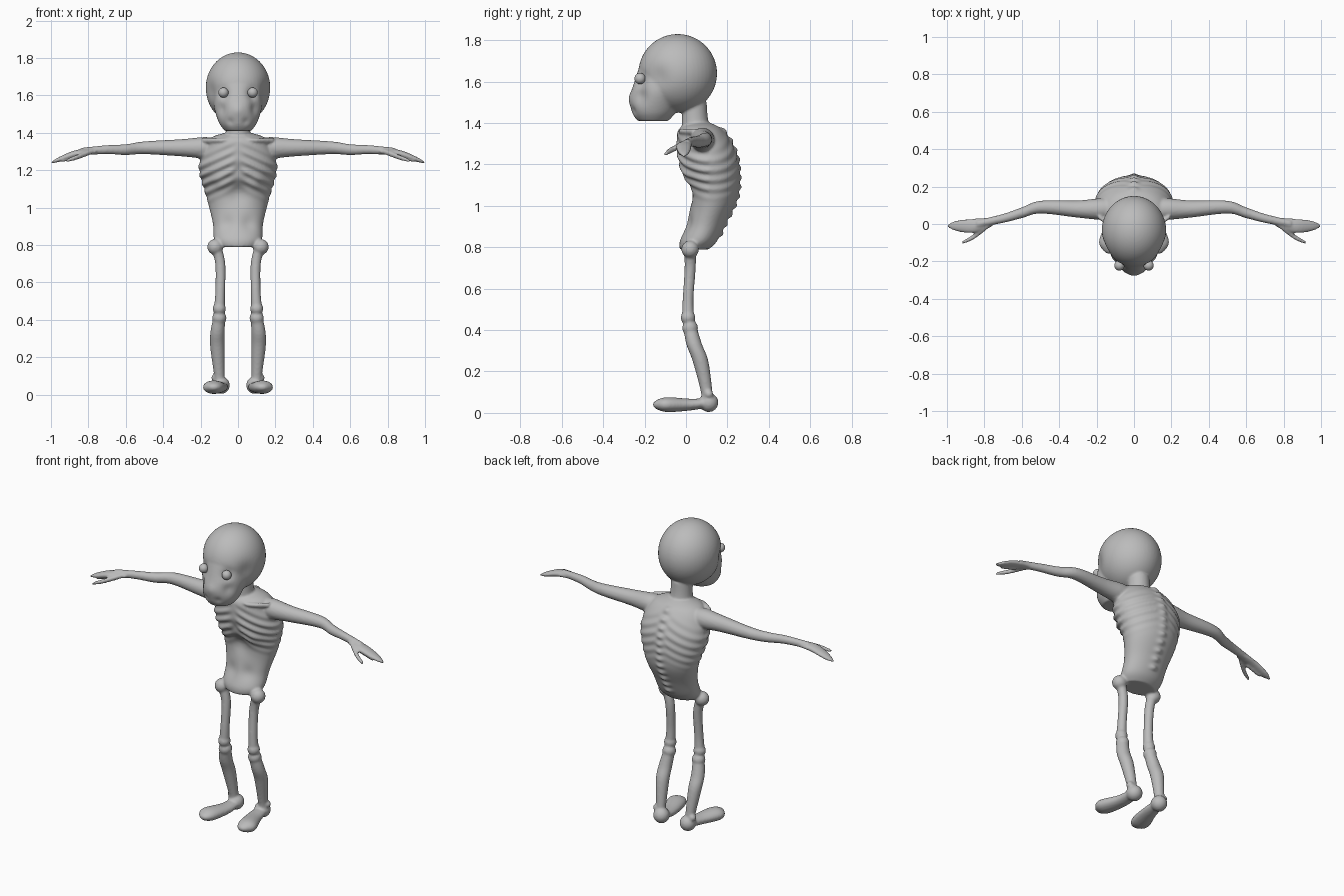
import bpy, bmesh, math
from mathutils import Vector

cube = bpy.data.objects.get("Cube")
if cube:
    bpy.data.objects.remove(cube)

skin = bpy.data.materials.new("grey skin")
skin.use_nodes = True
grey = (0.5, 0.5, 0.5, 1)
skin.diffuse_color = grey
skin.node_tree.nodes["Principled BSDF"].inputs["Base Color"].default_value = grey


def add_object(name, bm, side):
    """Make an object from the mesh, flipped in x for the right side."""
    for vert in bm.verts:
        vert.co.x *= side
    bmesh.ops.recalc_face_normals(bm, faces=bm.faces)
    mesh = bpy.data.meshes.new(name)
    bm.to_mesh(mesh)
    bm.free()
    mesh.materials.append(skin)
    mesh.shade_smooth()
    obj = bpy.data.objects.new(name, mesh)
    bpy.context.collection.objects.link(obj)
    return obj


def spline(points, steps=8):
    """Smooth run of values through the given rows."""
    rows = [Vector(p) for p in points]
    rows = [rows[0]] + rows + [rows[-1]]
    out = []
    for a, b, c, d in zip(rows, rows[1:], rows[2:], rows[3:]):
        for step in range(steps):
            t = step / steps
            bend = 2 * a - 5 * b + 4 * c - d
            twist = 3 * (b - c) + d - a
            out.append(b + ((c - a) * t + bend * t * t + twist * t ** 3) / 2)
    return out + [rows[-1]]


def limb(name, axis, points, flat=1, side=1, sides=40):
    """Loft of oval rings along an axis; each point is x, y, z, radius."""
    bm = bmesh.new()
    across, along = [k for k in range(3) if k != axis]
    rings = []
    for row in spline(points):
        ring = []
        for k in range(sides):
            angle = math.tau * k / sides
            p = row.to_3d()
            p[across] += row.w * math.sin(angle)
            p[along] += row.w * flat * math.cos(angle)
            ring.append(bm.verts.new(p))
        rings.append(ring)
    for low, high in zip(rings, rings[1:]):
        for k in range(sides):
            bm.faces.new((low[k - 1], low[k], high[k], high[k - 1]))
    bm.faces.new(rings[0])
    bm.faces.new(rings[-1])
    return add_object(name, bm, side)


def ball(name, centre, radii, side=1):
    bm = bmesh.new()
    bmesh.ops.create_uvsphere(bm, u_segments=48, v_segments=32, radius=1)
    bmesh.ops.scale(bm, verts=bm.verts, vec=radii)
    bmesh.ops.translate(bm, verts=bm.verts, vec=centre)
    return add_object(name, bm, side)


def round_ball(name, centre, radius, side):
    return ball(name, centre, (radius, radius, radius), side)


# Head, neck and torso
parts = [
    ball("cranium", (0, -.04, 1.64), (.173, .19, .19)),
    limb("face", 2, [(0, -.16, 1.41, .07), (0, -.155, 1.45, .1), (0, -.14, 1.52, .125),
                     (0, -.1, 1.6, .142), (0, -.07, 1.7, .14)], flat=1.05),
    limb("neck", 2, [(0, .06, 1.3, .09), (0, .045, 1.4, .065), (0, .04, 1.5, .06)]),
    limb("torso", 2, [(0, .04, .79, .1), (0, .06, .83, .128), (0, .1, .92, .135),
                      (0, .135, 1.05, .167), (0, .11, 1.2, .208), (0, .09, 1.3, .192),
                      (0, .07, 1.37, .15), (0, .07, 1.4, .07)], flat=.7, sides=96),
]

for side, word in ((1, "left"), (-1, "right")):
    # Arm, hand and two fingers
    parts += [
        limb(word + "_arm", 0, [(.1, .08, 1.32, .05), (.18, .08, 1.32, .057),
                                (.3, .08, 1.32, .046), (.5, .09, 1.32, .034),
                                (.6, .06, 1.31, .029), (.7, .03, 1.31, .024),
                                (.84, 0, 1.3, .02)], side=side),
        limb(word + "_hand", 0, [(.76, .01, 1.3, .025), (.86, -.01, 1.29, .038),
                                 (.95, -.01, 1.26, .028), (1, -.01, 1.24, .008)], .5, side),
        limb(word + "_thumb", 0, [(.78, -.01, 1.3, .014), (.86, -.07, 1.27, .014),
                                  (.92, -.1, 1.25, .008)], side=side),
        limb(word + "_finger", 0, [(.84, -.02, 1.28, .012), (.94, -.03, 1.25, .008)], side=side),
        limb(word + "_collarbone", 0, [(.02, -.02, 1.36, .012), (.1, -.02, 1.36, .012),
                                       (.19, .04, 1.36, .014)], side=side),
    ]
    # Leg with knobbly joints
    parts += [
        limb(word + "_thigh", 2, [(.12, .02, .8, .03), (.095, .02, .7, .027),
                                  (.095, .01, .55, .026), (.1, .01, .46, .03)], side=side),
        limb(word + "_shin", 2, [(.1, .02, .41, .033), (.11, .04, .33, .038),
                                 (.11, .07, .25, .038), (.1, .1, .1, .028),
                                 (.1, .1, .05, .03)], side=side),
        round_ball(word + "_hip", (.122, .02, .79), .042, side),
        round_ball(word + "_upper_knee", (.1, .01, .46), .035, side),
        round_ball(word + "_lower_knee", (.1, .02, .41), .038, side),
        round_ball(word + "_heel", (.09, .11, .05), .046, side),
        round_ball(word + "_ankle_bone", (.12, .11, .09), .022, side),
    ]
    # Foot turned slightly outward
    parts.append(limb(word + "_foot", 1, [(.09, .12, .05, .035), (.1, .02, .04, .045),
                                          (.13, -.09, .04, .057), (.13, -.14, .04, .036),
                                          (.13, -.16, .04, .01)], .63, side))
    round_ball(word + "_eye", (.078, -.222, 1.615), .027, side)

# Fuse the flesh parts into one skin
with bpy.context.temp_override(active_object=parts[0], object=parts[0],
                               selected_objects=parts, selected_editable_objects=parts):
    bpy.ops.object.join()
body = parts[0]
body.name = "body"
fuse = body.modifiers.new("fuse", "REMESH")
fuse.mode = "VOXEL"
fuse.voxel_size = .007
fuse.use_smooth_shade = True
bpy.context.view_layer.objects.active = body
bpy.ops.object.modifier_apply(modifier=fuse.name)

# Soft hollows and bumps: place, radius, depth
hollows = {
    "eye_socket": ((.085, -.23, 1.61), .035, .018),
    "cheek": ((.09, -.22, 1.53), .04, .018),
    "temple": ((.16, -.14, 1.62), .06, .014),
    "mouth": ((.04, -.25, 1.46), .02, .007),
    "nose": ((0, -.27, 1.52), .03, -.006),
    "belly": ((0, .02, 1.08), .06, .025),
    "breastbone": ((0, -.04, 1.2), .03, .01),
    "lower_ribs": ((.1, 0, 1.14), .045, -.01),
    "groin": ((.06, 0, .92), .04, .01),
}


def wave(distance, spacing):
    return math.sin(math.tau * distance / spacing)


def relief(p):
    """Height to raise the skin at a point."""
    mirrored = Vector((abs(p.x), p.y, p.z))
    height = 0
    for place, radius, depth in hollows.values():
        gap = (mirrored - Vector(place)).length / radius
        height -= depth * math.exp(-gap * gap)
    if .85 < p.z < 1.38 and mirrored.x < .22:
        # Slanting ribs, then spine knobs
        slant = p.z + mirrored.x * .45
        cage = math.exp(-((slant - 1.24) / .12) ** 4) * min(1, mirrored.x / .05)
        height += wave(slant, .052) * cage * (.003 if p.y > .11 else .006)
        if p.y > .1:
            height += (1 + wave(p.z, .045)) * .006 * math.exp(-(p.x / .022) ** 2)
    return height


lifted = [vert.co + vert.normal * relief(vert.co) for vert in body.data.vertices]
for vert, place in zip(body.data.vertices, lifted):
    vert.co = place
soften = body.modifiers.new("soften", "SMOOTH")
soften.factor = .5
soften.iterations = 4
